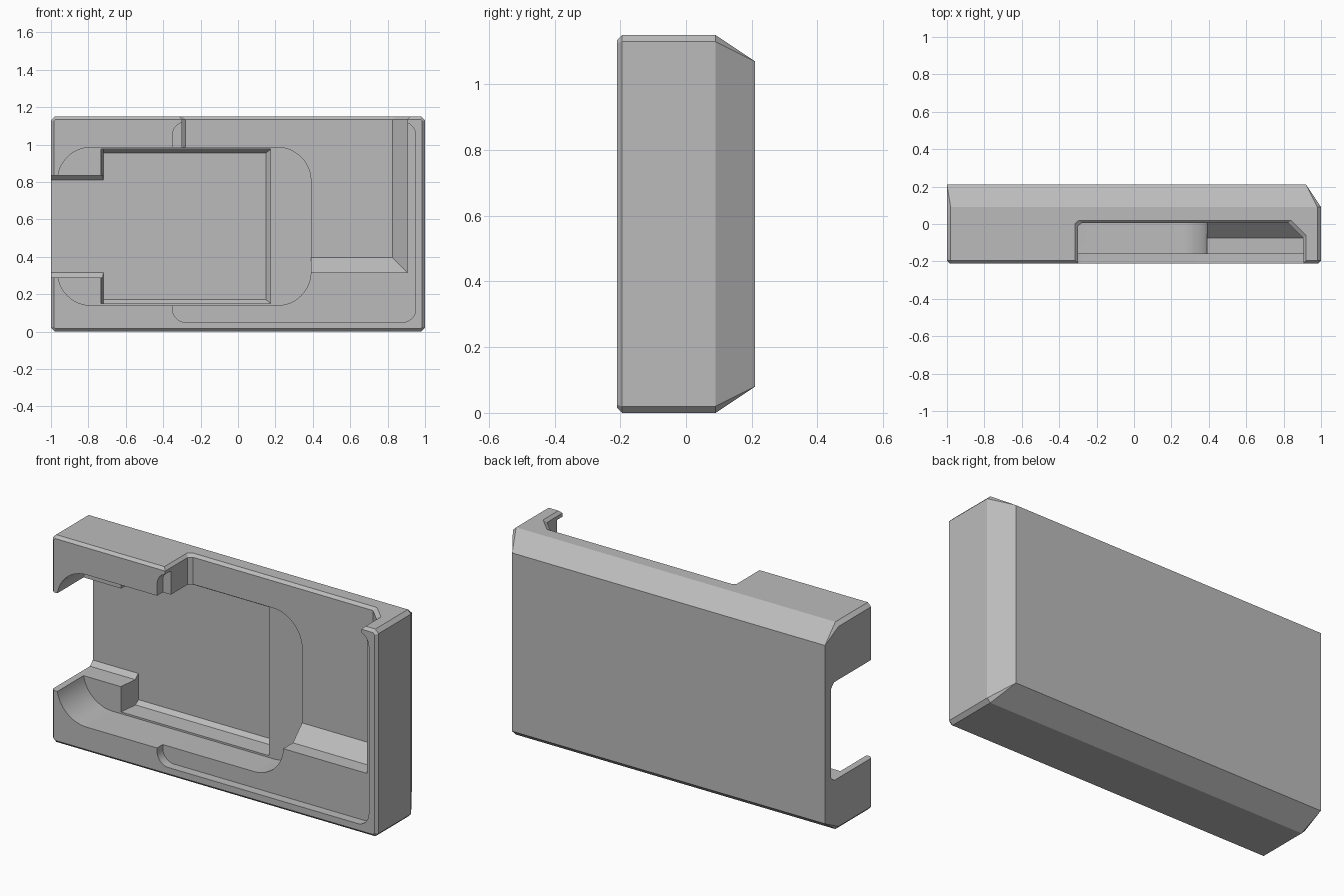
import bpy, bmesh, math

old = bpy.data.objects.get("Cube")
if old:
    bpy.data.objects.remove(old, do_unlink=True)

grey = bpy.data.materials.new("plain_grey")
grey.use_nodes = True
COLOUR = (0.5, 0.5, 0.5, 1)
grey.diffuse_color = COLOUR
grey.node_tree.nodes["Principled BSDF"].inputs["Base Color"].default_value = COLOUR


def rect(x0, x1, z0, z1, y, cut=0):
    """Corners of an upright rectangle at depth y, optionally with clipped corners."""
    pts = []
    for x, sx in ((x0, 1), (x1, -1)):
        for z, sz in ((z0, 1), (z1, -1)):
            pts += [(x + sx * cut, y, z), (x, y, z + sz * cut)] if cut else [(x, y, z)]
    return pts


def rounded(x0, x1, z0, z1, r, y, steps=12):
    """Outline of an upright rounded rectangle at depth y."""
    centres = ((x1 - r, z1 - r), (x0 + r, z1 - r), (x0 + r, z0 + r), (x1 - r, z0 + r))
    pts = []
    for q, (cx, cz) in enumerate(centres):
        for i in range(steps + 1):
            a = math.pi / 2 * (q + i / steps)
            pts.append((cx + r * math.cos(a), y, cz + r * math.sin(a)))
    return pts


def hull(name, pts):
    """Convex solid around the given points."""
    bm = bmesh.new()
    for p in pts:
        bm.verts.new(p)
    res = bmesh.ops.convex_hull(bm, input=bm.verts)
    spare = set(res["geom_interior"] + res["geom_unused"])
    bmesh.ops.delete(bm, geom=[v for v in spare if isinstance(v, bmesh.types.BMVert)],
                     context="VERTS")
    bmesh.ops.dissolve_limit(bm, angle_limit=0.01, verts=bm.verts, edges=bm.edges)
    bmesh.ops.recalc_face_normals(bm, faces=bm.faces)
    mesh = bpy.data.meshes.new(name)
    bm.to_mesh(mesh)
    bm.free()
    mesh.materials.append(grey)
    ob = bpy.data.objects.new(name, mesh)
    bpy.context.collection.objects.link(ob)
    return ob


FRONT, LIP, BACK = -0.21, -0.195, 0.21
TOP = 1.15

# Outer case: clipped edges at the front, wide slopes at the back
case = hull("case_body",
            rect(-0.985, 0.985, 0.015, TOP - 0.015, FRONT, 0.01)
            + rect(-1, 1, 0, TOP, LIP, 0.02)
            + rect(-1, 1, 0, TOP, 0.09, 0.02)
            + rect(-1, 0.92, 0.08, TOP - 0.08, BACK))

cutters = [
    # Shallow rounded recess in the front face
    hull("front_recess_cutter",
         rounded(-0.35, 0.95, 0.05, 1.12, 0.07, -0.4)
         + rounded(-0.35, 0.95, 0.05, 1.12, 0.07, -0.16)),
    # Deep bay open at the top, sloped on the floor and far side
    hull("open_bay_cutter",
         rect(-0.30, 0.905, 0.315, 1.4, -0.4)
         + rect(-0.30, 0.905, 0.315, 1.4, -0.075)
         + rect(-0.30, 0.84, 0.38, 1.4, -0.0125)
         + rect(-0.28, 0.825, 0.395, 1.4, 0.005)),
    # Flared rim where the bay meets the top
    hull("bay_rim_cutter",
         [(x + s * d, y + (d if y > -0.3 else 0), z)
          for d, z in ((0, TOP - 0.015), (0.03, TOP + 0.015))
          for x, y, s in ((-0.30, -0.4, -1), (0.905, -0.4, 1), (0.905, -0.075, 1),
                          (0.825, 0.005, 1), (-0.28, 0.005, -1), (-0.30, -0.0125, -1))]),
    # Large rounded pocket
    hull("rounded_pocket_cutter",
         rounded(-0.965, 0.39, 0.14, 0.985, 0.18, -0.4)
         + rounded(-0.965, 0.39, 0.14, 0.985, 0.18, 0.02)),
    # Rectangular well in the pocket floor
    hull("well_cutter",
         rect(-0.74, 0.175, 0.15, 0.975, -0.05)
         + rect(-0.72, 0.175, 0.15, 0.975, -0.05)
         + rect(-0.72, 0.175, 0.15, 0.975, 0.13)
         + rect(-0.72, 0.15, 0.17, 0.955, 0.155)),
    # Slot through the open side
    hull("side_slot_cutter",
         rect(-1.2, -0.60, 0.29, 0.835, -0.4)
         + rect(-1.2, -0.60, 0.29, 0.835, 0.13)
         + rect(-1.2, -0.60, 0.315, 0.81, 0.155)),
]

bpy.context.view_layer.objects.active = case
for cutter in cutters:
    mod = case.modifiers.new(cutter.name, "BOOLEAN")
    mod.operation = "DIFFERENCE"
    mod.solver = "EXACT"
    mod.object = cutter
    bpy.ops.object.modifier_apply(modifier=mod.name)
for cutter in cutters:
    bpy.data.objects.remove(cutter, do_unlink=True)

bpy.ops.object.select_all(action="DESELECT")
case.select_set(True)
bpy.ops.object.shade_smooth_by_angle(angle=math.radians(20))
